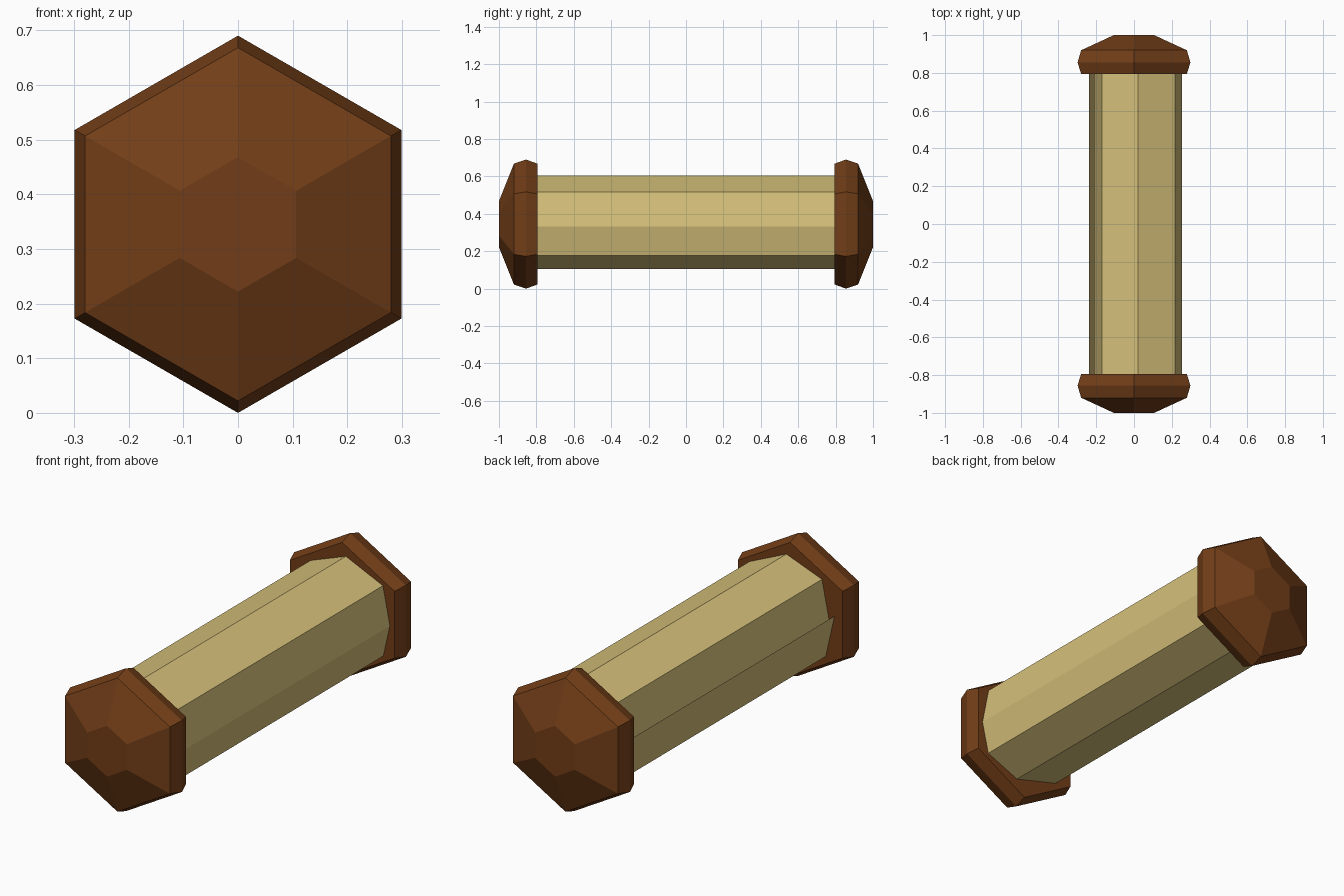
import bpy, bmesh
from math import sin, cos, pi

if "Cube" in bpy.data.objects:
    bpy.data.objects.remove(bpy.data.objects["Cube"])

ZC = 0.345


def material(name, color):
    m = bpy.data.materials.new(name)
    m.diffuse_color = (*color, 1)
    m.use_nodes = True
    m.node_tree.nodes["Principled BSDF"].inputs["Base Color"].default_value = m.diffuse_color
    return m


def loft(name, rings, mat, closed):
    """Bridge equal-length rings of points; cap both ends when closed."""
    bm = bmesh.new()
    rows = [[bm.verts.new(p) for p in ring] for ring in rings]
    n = len(rows[0])
    for a, b in zip(rows, rows[1:]):
        for i in range(n if closed else n - 1):
            j = (i + 1) % n
            bm.faces.new((a[i], a[j], b[j], b[i]))
    if closed:
        bm.faces.new(rows[0])
        bm.faces.new(rows[-1])
        bmesh.ops.recalc_face_normals(bm, faces=bm.faces)
    me = bpy.data.meshes.new(name)
    bm.to_mesh(me)
    bm.free()
    me.materials.append(mat)
    ob = bpy.data.objects.new(name, me)
    bpy.context.collection.objects.link(ob)
    return ob


wood = material("wood", (0.17, 0.048, 0.009))
paper = material("parchment", (0.66, 0.52, 0.19))

# Hexagonal end caps: (distance along roll, corner radius)
cap_profile = [(0.795, 0.323), (0.855, 0.345), (0.92, 0.323), (1.0, 0.123)]
for side, name in ((-1, "front_cap"), (1, "back_cap")):
    rings = [[(r * sin(k * pi / 3), side * y, ZC + r * cos(k * pi / 3))
              for k in range(6)] for y, r in cap_profile]
    loft(name, rings, wood, True)

# Rolled sheet: spiral section (x, z) from the loose outer edge inward
spiral = [(-0.237, 0.375), (-0.19, 0.168), (0.045, 0.104), (0.22, 0.178),
          (0.255, 0.333), (0.218, 0.517), (0.02, 0.606), (-0.17, 0.535),
          (-0.212, 0.33), (-0.15, 0.2), (0.02, 0.15), (0.15, 0.22)]
loft("rolled_sheet", [[(x, y, z) for x, z in spiral] for y in (-0.82, 0.82)],
     paper, False)
